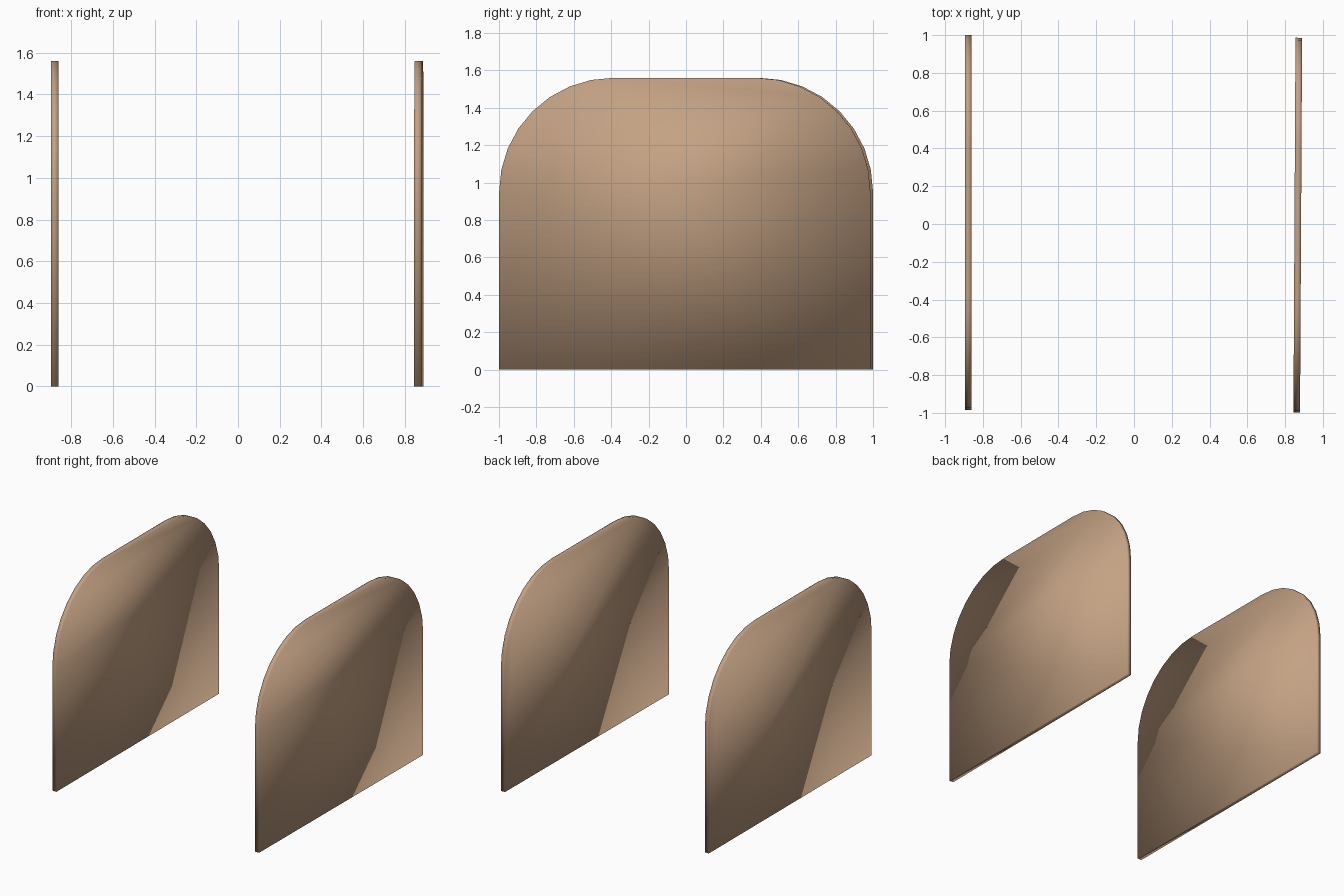
import bpy, bmesh, math

if "Cube" in bpy.data.objects:
    bpy.data.objects.remove(bpy.data.objects["Cube"])

WIDTH, HEIGHT, THICK, RADIUS, SEGS = 1.985, 1.56, 0.035, 0.61, 8

wood = bpy.data.materials.new("tan_wood")
wood.diffuse_color = (0.55, 0.36, 0.23, 1)
wood.use_nodes = True
wood.node_tree.nodes["Principled BSDF"].inputs["Base Color"].default_value = wood.diffuse_color


def profile():
    # Square base, quarter-circle upper corners
    h = WIDTH / 2
    pts = [(-h, 0), (h, 0)]
    for cy, start in ((h - RADIUS, 0), (RADIUS - h, 90)):
        for i in range(SEGS + 1):
            a = math.radians(start + 90 * i / SEGS)
            pts.append((cy + RADIUS * math.cos(a), HEIGHT - RADIUS + RADIUS * math.sin(a)))
    return pts


def panel(name, x, y, yaw):
    # Extrude the arched profile into a thin board
    bm = bmesh.new()
    face = bm.faces.new([bm.verts.new((-THICK / 2, py, pz)) for py, pz in profile()])
    ext = bmesh.ops.extrude_face_region(bm, geom=[face], use_keep_orig=True)
    verts = [g for g in ext["geom"] if isinstance(g, bmesh.types.BMVert)]
    bmesh.ops.translate(bm, verts=verts, vec=(THICK, 0, 0))
    bmesh.ops.recalc_face_normals(bm, faces=bm.faces)
    for f in bm.faces:
        f.smooth = True
    mesh = bpy.data.meshes.new(name)
    bm.to_mesh(mesh)
    bm.free()
    mesh.materials.append(wood)
    ob = bpy.data.objects.new(name, mesh)
    ob.location = (x, y, 0)
    ob.rotation_euler.z = yaw
    bpy.context.collection.objects.link(ob)


# Left panel is straight, right panel is turned very slightly
panel("left_end_panel", -0.878, 0.0075, 0)
panel("right_end_panel", 0.867, -0.0065, -0.0055)
